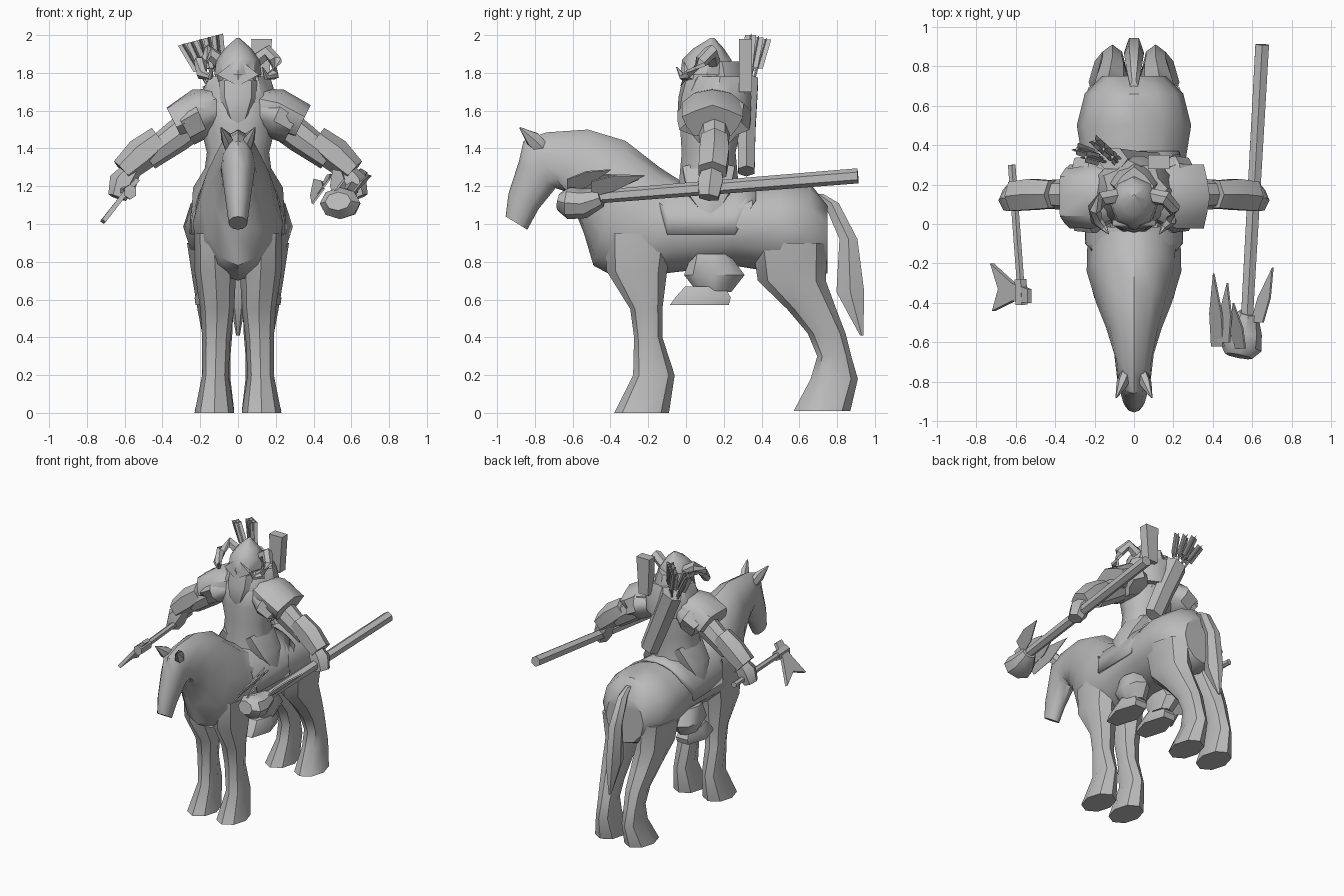
import bpy
import bmesh
from math import cos, sin, pi
from mathutils import Vector

cube = bpy.data.objects.get("Cube")
if cube:
    bpy.data.objects.remove(cube)

grey = bpy.data.materials.new("plain grey")
grey.use_nodes = True
colour = (.5, .5, .5, 1)
grey.diffuse_color = colour
grey.node_tree.nodes["Principled BSDF"].inputs["Base Color"].default_value = colour

parts = []
SIDES = (("left", 1), ("right", -1))


def finish(name, bm):
    """Turn a bmesh into a named object with clean normals."""
    bmesh.ops.recalc_face_normals(bm, faces=bm.faces[:])
    mesh = bpy.data.meshes.new(name)
    bm.to_mesh(mesh)
    bm.free()
    mesh.materials.append(grey)
    part = bpy.data.objects.new(name, mesh)
    bpy.context.collection.objects.link(part)
    parts.append(part)
    return part


def loft(name, rings, sides=8, jag=0):
    """Skin a list of (centre, u, v) ellipses; jag makes the last ring ragged."""
    bm = bmesh.new()
    loops = []
    for i, (centre, u, v) in enumerate(rings):
        rough = jag if i == len(rings) - 1 else 0
        loop = []
        for k in range(sides):
            a = 2 * pi * k / sides
            scale = 1 - rough * (k % 2)
            loop.append(bm.verts.new(centre + scale * (u * cos(a) + v * sin(a))))
        loops.append(loop)
    for low, high in zip(loops, loops[1:]):
        for k in range(sides):
            n = (k + 1) % sides
            bm.faces.new((low[k], low[n], high[n], high[k]))
    bm.faces.new(loops[0])
    bm.faces.new(loops[-1])
    return finish(name, bm)


def column(name, stations, s=1, sides=8, jag=0):
    """Stack level ellipses given as x, y, z, x radius, y radius."""
    rings = [(Vector((x * s, y, z)), Vector((rx, 0, 0)), Vector((0, ry, 0)))
             for x, y, z, rx, ry in stations]
    return loft(name, rings, sides, jag)


def spine(name, stations, sides=12):
    """Upright ellipses from top y, z to bottom y, z with a half width."""
    rings = []
    for ty, tz, by, bz, w in stations:
        top, low = Vector((0, ty, tz)), Vector((0, by, bz))
        rings.append(((top + low) / 2, Vector((w, 0, 0)), (top - low) / 2))
    return loft(name, rings, sides)


def tube(name, stations, s=1, sides=6, ref=(0, 1, 0), jag=0):
    """Rings square to a path of x, y, z, thickness, breadth along ref."""
    points = [Vector((p[0] * s, p[1], p[2])) for p in stations]
    rings = []
    for i, point in enumerate(points):
        before, after = points[max(i - 1, 0)], points[min(i + 1, len(points) - 1)]
        d = (after - before).normalized()
        u = d.cross(Vector(ref)).normalized()
        v = u.cross(d)
        rings.append((point, u * stations[i][3], v * stations[i][4]))
    return loft(name, rings, sides, jag)


def plate(name, outline, depth, s=1):
    """Extrude a flat outline along a depth vector."""
    bm = bmesh.new()
    face = bm.faces.new([bm.verts.new((x * s, y, z)) for x, y, z in outline])
    moved = bmesh.ops.extrude_face_region(bm, geom=[face])["geom"]
    verts = [g for g in moved if isinstance(g, bmesh.types.BMVert)]
    bmesh.ops.translate(bm, verts=verts, vec=depth)
    return finish(name, bm)


# Horse body, neck and head in one skin
spine("horse_body", [
    (-.955, 1.04, -.84, .97, .05), (-.94, 1.16, -.78, 1.08, .065),
    (-.885, 1.33, -.69, 1.19, .085), (-.86, 1.44, -.63, 1.17, .09),
    (-.74, 1.485, -.58, 1.05, .1), (-.52, 1.5, -.54, .95, .14),
    (-.32, 1.44, -.49, .78, .19), (-.14, 1.3, -.34, .7, .24),
    (0, 1.21, -.1, .74, .235), (.25, 1.2, .25, .78, .25),
    (.5, 1.23, .5, .74, .29), (.66, 1.21, .66, .7, .25), (.75, 1.1, .75, .74, .16)])
column("horse_tail", [
    (0, .93, .41, .01, .01), (0, .87, .64, .05, .085), (0, .86, .92, .05, .055),
    (0, .77, 1.11, .035, .045), (0, .7, 1.16, .02, .03)], sides=6)

# Horse legs and ears
for side, s in SIDES:
    column(side + "_front_leg", [
        (.125, -.235, 0, .105, .145), (.12, -.17, .2, .07, .11),
        (.115, -.2, .4, .075, .075), (.11, -.21, .55, .09, .085),
        (.12, -.26, .75, .11, .16), (.13, -.25, .95, .1, .18)], s)
    column(side + "_hind_leg", [
        (.125, .72, .01, .105, .15), (.11, .785, .18, .07, .125),
        (.11, .785, .3, .07, .09), (.11, .745, .42, .08, .1),
        (.12, .665, .55, .095, .13), (.13, .56, .7, .11, .18),
        (.14, .55, .9, .13, .2)], s)
    tube(side + "_ear", [
        (.04, -.76, 1.4, .03, .04), (.06, -.81, 1.45, .03, .045),
        (.09, -.88, 1.51, .004, .004)], s, ref=(0, .6, 1))

# Saddle blanket draped over the back
bm = bmesh.new()
rows = []
for y, drop, w in ((-.15, .3, .25), (-.1, .56, .252), (.26, .56, .262), (.37, .3, .282)):
    row = []
    for k in range(9):
        a = pi * (k - 4) / 4 * drop + pi / 2
        row.append(bm.verts.new((w * cos(a), y, .99 + .235 * sin(a))))
    rows.append(row)
for a, b in zip(rows, rows[1:]):
    for k in range(8):
        bm.faces.new((a[k], a[k + 1], b[k + 1], b[k]))
blanket = finish("saddle_blanket", bm)
solid = blanket.modifiers.new("thickness", "SOLIDIFY")
solid.thickness = .015

# Rider trunk and head
column("rider_torso", [
    (0, .12, 1.12, .2, .17), (0, .12, 1.22, .185, .165), (0, .12, 1.38, .165, .15),
    (0, .13, 1.52, .2, .17), (0, .13, 1.64, .19, .15), (0, .14, 1.72, .1, .1)], sides=10)
column("fur_collar", [
    (0, .16, 1.56, .19, .19), (0, .17, 1.68, .2, .18), (0, .18, 1.78, .17, .15)],
    sides=14, jag=.2)
column("head", [
    (0, .08, 1.62, .08, .1), (0, .1, 1.74, .11, .12), (0, .11, 1.84, .115, .13)])
column("hair", [
    (0, .24, 1.52, .1, .06), (0, .22, 1.7, .14, .1), (0, .19, 1.86, .1, .1)], jag=.2)
column("beard", [
    (0, .0, 1.49, .015, .015), (0, -.005, 1.58, .065, .04), (0, .02, 1.67, .1, .06),
    (0, .05, 1.76, .1, .07)])
column("helmet", [
    (0, .11, 1.79, .125, .14), (0, .11, 1.87, .115, .13), (0, .12, 1.93, .07, .08),
    (0, .14, 1.985, .008, .01)])
plate("brow_guard", [
    (-.11, -.01, 1.79), (0, -.03, 1.73), (.11, -.01, 1.79), (0, -.01, 1.88)], (0, .03, 0))

# Rider limbs, armour and horns
for side, s in SIDES:
    tube(side + "_upper_arm", [
        (.2, .15, 1.56, .09, .085), (.33, .15, 1.46, .085, .08),
        (.48, .15, 1.35, .07, .07)], s, sides=8)
    tube(side + "_bracer", [
        (.41, .15, 1.45, .075, .08), (.51, .15, 1.37, .09, .09),
        (.61, .14, 1.28, .07, .085)], s)
    tube(side + "_hand", [
        (.56, .14, 1.29, .05, .055), (.61, .13, 1.22, .075, .075),
        (.64, .12, 1.14, .05, .06)], s)
    tube(side + "_shoulder_plate", [
        (.1, .14, 1.64, .08, .12), (.2, .14, 1.61, .11, .17),
        (.34, .14, 1.54, .1, .17)], s, sides=10, jag=.15)
    tube(side + "_shoulder_fur", [
        (.1, .15, 1.6, .08, .13), (.2, .15, 1.57, .12, .2),
        (.29, .15, 1.52, .115, .19)], s, sides=14, jag=.22)
    tube(side + "_horn", [
        (.09, .14, 1.86, .04, .04), (.16, .13, 1.91, .04, .04), (.2, .08, 1.86, .035, .035),
        (.19, .02, 1.79, .03, .03), (.15, -.02, 1.78, .018, .018),
        (.13, -.05, 1.83, .003, .003)], s, ref=(.2, .6, .7))
    tube(side + "_thigh", [
        (.08, .12, 1.28, .09, .16), (.17, .12, 1.15, .08, .13),
        (.24, .13, 1.02, .01, .02)], s)
    column(side + "_shin", [
        (.12, .15, .64, .07, .09), (.14, .15, .73, .09, .16), (.13, .13, .84, .07, .1)], s)
    column(side + "_boot", [
        (.13, .07, .57, .095, .18), (.13, .09, .61, .1, .17), (.13, .1, .67, .07, .12)],
        s, sides=6)

# Quiver, arrows and pack on the back
tube("quiver", [
    (.09, .32, 1.28, .075, .05), (.0, .32, 1.5, .08, .055), (-.11, .33, 1.76, .085, .06)])
for i in range(5):
    foot = Vector((-.08 - .015 * i, .31 + .015 * (i % 3), 1.7))
    tip = Vector((-.11 - .045 * i, .34 + .04 * (i % 3), 2 - .012 * i))
    mid = foot.lerp(tip, .45)
    tube("arrow_shaft", [(*foot, .008, .008), (*tip, .008, .008)])
    for across in (Vector((.028, .005, .008)), Vector((.005, .028, 0))):
        plate("arrow_feather", [mid - across, mid + across, tip + across, tip - across],
              (.003, .003, 0))
plate("pack_handle", [
    (.08, .28, 1.7), (.16, .28, 1.7), (.18, .28, 1.98), (.07, .28, 1.98)], (0, .07, 0))

# Long pole with a heavy leafy head
tube("pole", [(.57, -.52, 1.14, .035, .035), (.65, .91, 1.255, .04, .04)], ref=(1, 0, 0))
tube("pole_head", [
    (.53, -.67, 1.12, .05, .07), (.54, -.62, 1.11, .085, .11),
    (.56, -.54, 1.11, .08, .09), (.58, -.45, 1.14, .05, .05)],
    sides=8, ref=(1, 0, 0))
for x, y, z, tx, ty, tz in (
        (.42, -.62, 1.15, .4, -.25, 1.24), (.45, -.6, 1.2, .47, -.3, 1.26),
        (.62, -.5, 1.19, .7, -.22, 1.26), (.53, -.63, 1.2, .5, -.4, 1.29)):
    base, tip = Vector((x, y, z)), Vector((tx, ty, tz))
    side = Vector((.03, 0, .04))
    middle = base.lerp(tip, .45)
    plate("pole_leaf", [base - side, middle - side, tip, middle + side, base + side],
          (.008, 0, -.006))

# Axe in the right hand
tube("axe_handle", [(-.62, .3, 1.18, .022, .022), (-.57, -.37, 1.17, .022, .022)],
     ref=(1, 0, 0))
plate("axe_blade", [
    (-.52, -.33, 1.23), (-.6, -.3, 1.14), (-.71, -.2, 1), (-.67, -.33, 1.05),
    (-.7, -.44, 1.01), (-.6, -.39, 1.14), (-.52, -.4, 1.23)], (-.02, 0, .015))
tube("axe_socket", [(-.575, -.28, 1.17, .04, .035), (-.57, -.41, 1.17, .04, .035)],
     ref=(1, 0, 0))

# Smooth shading with crisp edges
for part in parts:
    part.select_set(True)
bpy.context.view_layer.objects.active = parts[0]
bpy.ops.object.shade_smooth_by_angle(angle=.7)
